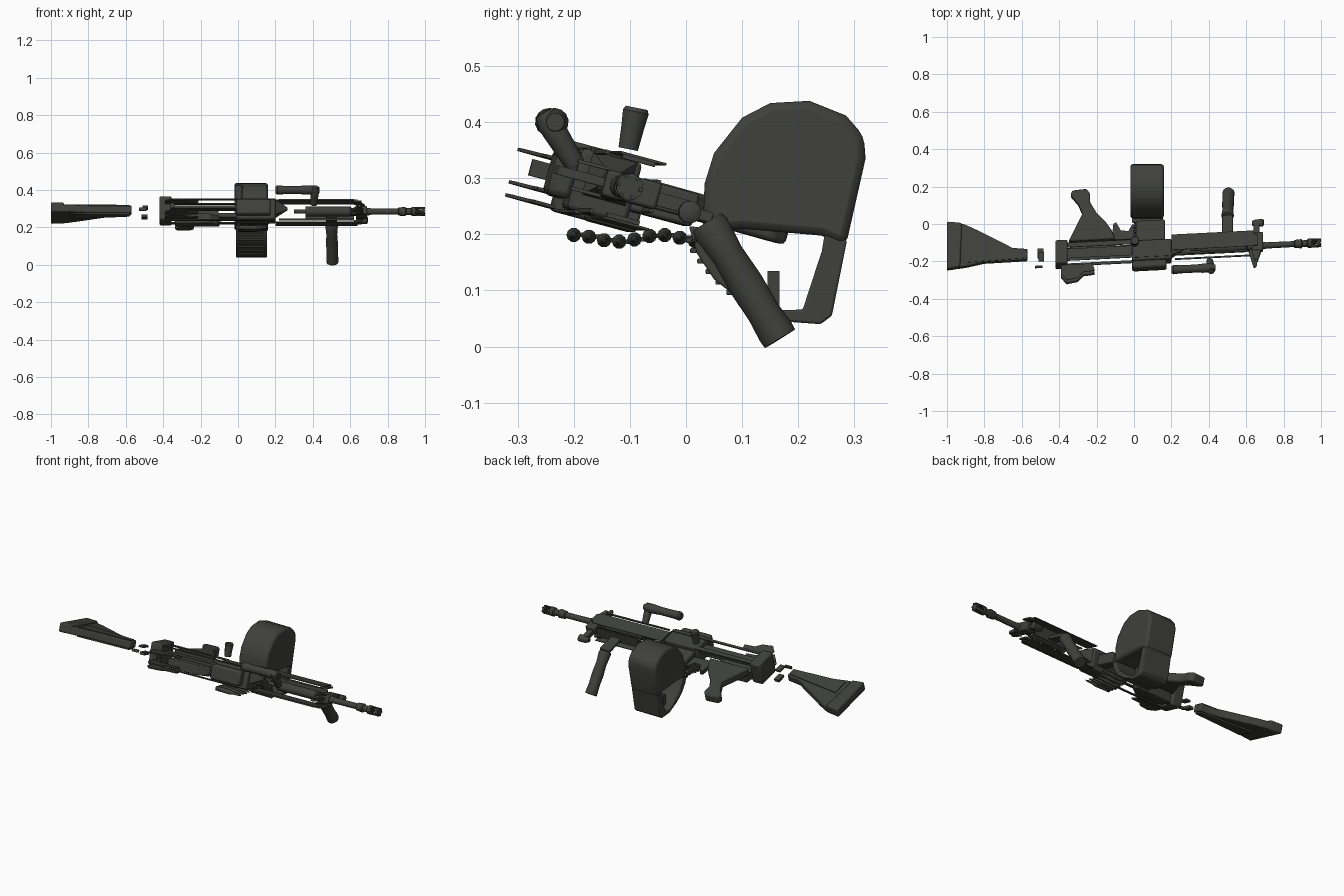
import bpy, bmesh, math
from mathutils import Matrix, Vector

cube = bpy.data.objects.get("Cube")
if cube:
    bpy.data.objects.remove(cube)

gunmetal = bpy.data.materials.new("dark_olive_metal")
gunmetal.use_nodes = True
colour = (0.05, 0.052, 0.044, 1)
gunmetal.diffuse_color = colour
gunmetal.node_tree.nodes["Principled BSDF"].inputs["Base Color"].default_value = colour

# Rolled body frame: x along barrel, second axis is the weapon's down, third its side
BODY = Matrix(((1, 0, 0, 0), (.05, .966, .26, -.15), (0, -.26, .966, .285), (0, 0, 0, 1)))
# Side-profile frame: (y, z) outlines extruded along x
SIDE = Matrix(((0, 0, 1, 0), (1, 0, 0, 0), (0, 1, 0, 0), (0, 0, 0, 1)))
parts = []


def loft(name, rings, frame=BODY, bevel=0):
    """Skin a stack of equal rings and cap both ends."""
    bm = bmesh.new()
    loops = [[bm.verts.new(frame @ Vector(p)) for p in ring] for ring in rings]
    n = len(loops[0])
    for a, b in zip(loops, loops[1:]):
        for i in range(n):
            j = (i + 1) % n
            bm.faces.new((a[i], a[j], b[j], b[i]))
    bm.faces.new(loops[0][::-1])
    bm.faces.new(loops[-1])
    bmesh.ops.recalc_face_normals(bm, faces=bm.faces)
    mesh = bpy.data.meshes.new(name)
    bm.to_mesh(mesh)
    bm.free()
    mesh.materials.append(gunmetal)
    ob = bpy.data.objects.new(name, mesh)
    bpy.context.collection.objects.link(ob)
    if bevel:
        mod = ob.modifiers.new("bevel", 'BEVEL')
        mod.width, mod.segments = bevel, 2
    parts.append(ob)


def prism(name, pts, lo, hi, frame=BODY, bevel=0):
    loft(name, [[(a, b, c) for a, b in pts] for c in (lo, hi)], frame, bevel)


def box(name, x, d, w, bevel=0, frame=BODY):
    pts = [(x[0], d[0]), (x[1], d[0]), (x[1], d[1]), (x[0], d[1])]
    prism(name, pts, w[0], w[1], frame, bevel)


def turned(name, profile, d=0, w=0, sides=14, frame=BODY):
    """Revolve (position, radius) pairs round the frame's first axis."""
    angles = [math.tau * i / sides for i in range(sides)]
    loft(name, [[(x, d + r * math.cos(a), w + r * math.sin(a)) for a in angles]
                for x, r in profile], frame)


def along(a, b):
    """Frame whose first axis runs from a to b."""
    a, b = Vector(a), Vector(b)
    return Matrix.Translation(a) @ (b - a).to_track_quat('X', 'Z').to_matrix().to_4x4()


# Stock
prism("stock", [(-.96, -.045), (-.9, -.04), (-.8, -.022), (-.57, -.02), (-.57, .04),
                (-.65, .05), (-.7, .08), (-.86, .17), (-.91, .195), (-.96, .205)],
      -.012, .03, bevel=.006)
prism("butt_pad", [(-1, -.05), (-.93, -.042), (-.92, .2), (-1, .212)], -.013, .04, bevel=.008)
prism("stock_rib", [(-.9, -.02), (-.58, -.012), (-.58, .03), (-.7, .05), (-.9, .08)], -.02, .034)

# Loose stock joint pieces
box("joint_plate", (-.51, -.48), (-.03, .02), (.015, .025))
box("joint_pin", (-.53, -.49), (-.06, -.05), (-.01, .005))
box("joint_tab", (-.515, -.485), (.0, .05), (-.03, -.015))

# Rear receiver block and thin top plates
box("rear_block", (-.42, -.355), (-.06, .07), (-.06, .07), bevel=.008)
for w in (-.054, -.03, .03):
    prism("rear_top_plate", [(-.39, -.06), (-.22, -.06), (-.21, -.1), (-.27, -.105), (-.3, -.135),
                             (-.36, -.145), (-.39, -.11)], w - .003, w + .003)
box("rear_sight_leaf", (-.36, -.34), (-.115, -.06), (-.01, .02))

# Receiver rails and bolt
box("bolt_carrier", (-.36, .0), (-.03, .03), (.012, .026))
for s in (-1, 1):
    box("receiver_rail_upper", (-.36, .2), (-.045, -.03), (s * .054, s * .06))
    box("receiver_rail_lower", (-.36, .0), (.03, .055), (s * .05, s * .056))

# Pistol grip and trigger group
prism("pistol_grip", [(-.35, .07), (-.1, .07), (-.12, .12), (-.15, .165), (-.2, .22),
                      (-.235, .28), (-.235, .33), (-.255, .355), (-.33, .35), (-.34, .325),
                      (-.3, .275), (-.275, .22), (-.31, .15)], -.012, .036, bevel=.008)
prism("trigger_housing", [(-.34, .0), (-.15, .0), (-.1, .04), (-.1, .085), (-.33, .085)],
      -.062, -.01, bevel=.005)
prism("trigger_guard", [(-.12, .07), (-.11, .16), (-.095, .165), (-.07, .12), (-.03, .115),
                        (-.01, .15), (.0, .15), (.0, .07)], -.012, .012)

# Feed block with cover and wedge
box("feed_block", (-.01, .2), (-.06, .05), (-.056, .056), bevel=.008)
box("feed_cover", (-.01, .175), (-.1, -.055), (-.04, .045), bevel=.012)
box("magazine_well", (.01, .165), (.04, .165), (-.03, .03), bevel=.006)
loft("feed_wedge", [[(x, d, w) for d, w in ((-s, .015 - s), (s, .015 - s), (s, .015 + s), (-s, .015 + s))]
                    for x, s in ((.2, .04), (.265, .006))])

# Side post
turned("side_post", [(0, .018), (.04, .021), (.068, .024), (.075, .02)],
       frame=along((.005, -.103, .352), (.005, -.088, .425)))

# Handguard: hollow side plates round the barrel
for s in (-1, 1):
    box("handguard_plate", (.2, .64), (-.015, .07), (s * .058, s * .062))
    box("handguard_lip", (.22, .62), (-.04, -.032), (s * .05, s * .058))
box("handguard_floor", (.36, .62), (.062, .07), (-.03, .03))
turned("barrel_sleeve", [(.36, .026), (.6, .026), (.61, .018)])
turned("gas_tube", [(.36, .012), (.66, .012), (.67, .008)], d=.045)

# Barrel and muzzle
turned("barrel", [(.3, .01), (.6, .012), (.6, .02), (.7, .02), (.71, .017), (.86, .016)])
turned("muzzle_collar", [(.855, .016), (.86, .022), (.895, .025), (.9, .018), (.925, .018),
                         (.93, .025), (.95, .025), (.95, .014)], sides=16)
for i in range(6):
    a = math.tau * i / 6
    turned("muzzle_prong", [(.945, .005), (1, .004)], d=.02 * math.cos(a),
           w=.02 * math.sin(a), sides=6)
turned("muzzle_ring", [(.985, .024), (.995, .024)], sides=16)

# Gas block and front sight
box("gas_block", (.63, .69), (-.03, .07), (-.024, .024), bevel=.006)
prism("front_sight", [(.61, -.02), (.67, -.02), (.655, -.115), (.64, -.12)], -.008, .008)
for s in (-1, 1):
    prism("front_sight_ear", [(.63, -.03), (.68, -.03), (.66, -.085), (.645, -.085)],
          s * .022, s * .028)
    box("gas_block_clip", (.62, .66), (-.01, .05), (s * .05, s * .058))
turned("gas_regulator", [(.63, .012), (.65, .02), (.69, .02), (.695, .012)], d=.13, w=-.012)
box("regulator_arm", (.64, .67), (.06, .13), (-.016, .008))

# Folded carry handle
turned("carry_handle", [(.2, .018), (.21, .025), (.25, .022), (.33, .022), (.37, .025), (.41, .025),
                        (.435, .016)], d=-.131, w=.084)
turned("handle_leg", [(-.02, .016), (0, .023), (.04, .021), (.09, .018)],
       frame=along((.412, -.244, .4), (.405, -.198, .325)))

# Foregrip
turned("foregrip", [(0, .03), (.012, .034), (.07, .029), (.13, .032), (.19, .03), (.23, .033),
                    (.245, .032)], sides=18,
       frame=along((.5, .038, .222), (.505, .165, .018)))
box("foregrip_mount", (.47, .53), (.06, .18), (-.02, .0), bevel=.004)

# Magazine pouch: rounded upper body over an open lower frame
prism("pouch_body", [(.03, .205), (.033, .29), (.05, .345), (.1, .408), (.15, .434), (.22, .438),
                     (.285, .412), (.317, .375), (.32, .335), (.285, .18), (.24, .198),
                     (.1, .21)], -.02, .16, SIDE, bevel=.014)
prism("pouch_frame", [(.005, .215), (.02, .165), (.05, .12), (.1, .08), (.17, .045), (.24, .04),
                      (.26, .055), (.287, .19), (.247, .2), (.242, .17), (.208, .066),
                      (.17, .065), (.12, .097), (.07, .14), (.04, .21)], -.012, .155, SIDE, bevel=.004)
box("pouch_post", (.145, .167), (.065, .135), (.03, .11), frame=SIDE)
for i in range(8):
    t = i / 7
    y, z = .008 + .115 * t ** 1.4, .185 - .13 * t
    box("pouch_rib", (y - .008, y + .014), (z, z + .009), (.0, .14), bevel=.002, frame=SIDE)

# Cartridge belt hanging toward the pouch
for i in range(9):
    frame = Matrix.Translation((0, -.2 + .027 * i, .193 + .006 * math.cos(i * 1.1)))
    turned("cartridge", [(.0, .013), (.09, .013), (.11, .008), (.145, .006), (.16, .002)],
           sides=10, frame=frame)
    box("belt_link", (.03, .07), (-.005, .032), (-.004, .004), frame=frame)

# Smooth shading with sharp edges kept
bpy.ops.object.select_all(action='DESELECT')
for ob in parts:
    ob.select_set(True)
bpy.context.view_layer.objects.active = parts[0]
bpy.ops.object.shade_smooth_by_angle(angle=math.radians(35))
